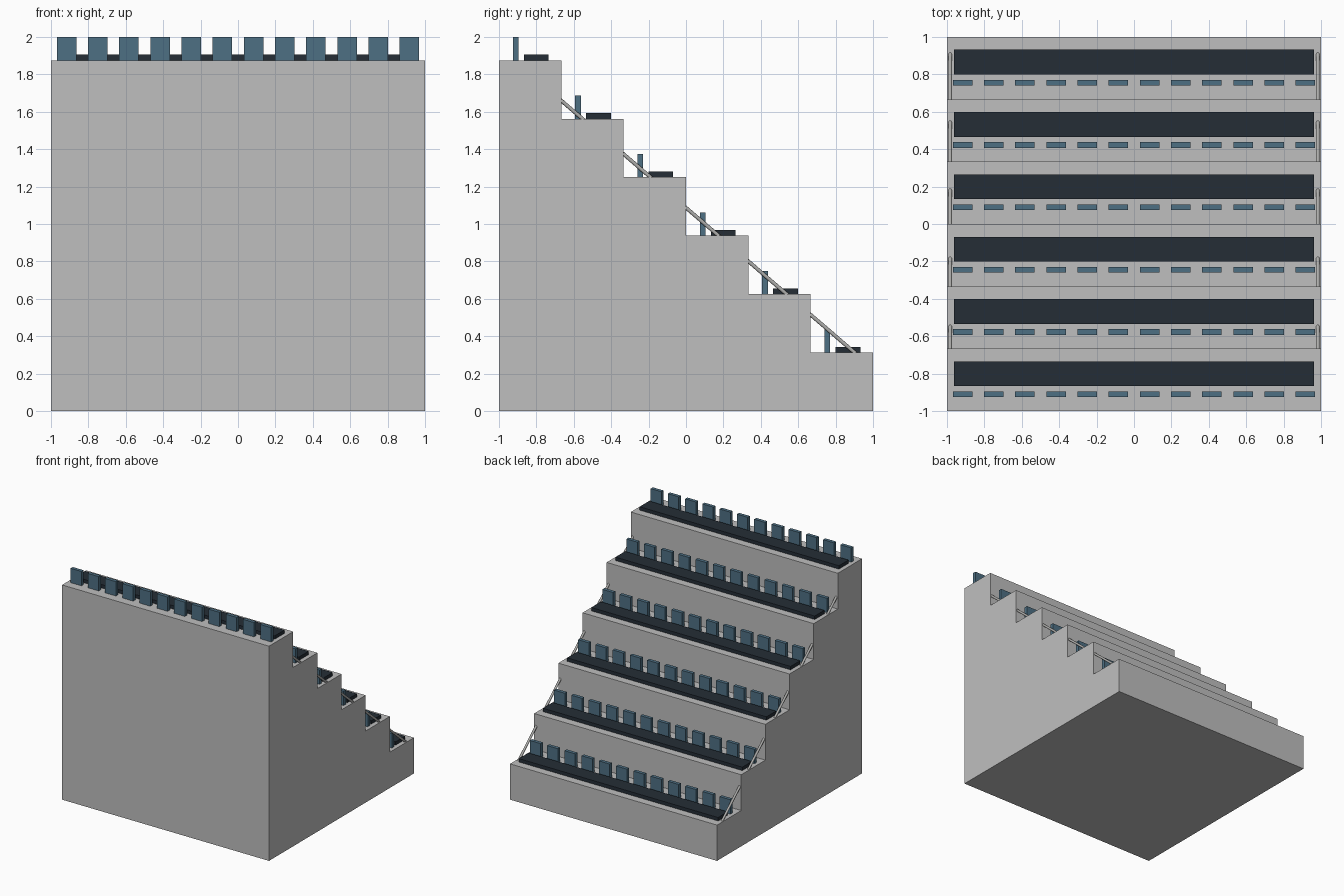
import bpy, bmesh, math
from mathutils import Vector

if "Cube" in bpy.data.objects:
    bpy.data.objects.remove(bpy.data.objects["Cube"])

STEPS, SEATS = 6, 12
DEPTH, RISE = 2 / STEPS, 0.3125


def material(name, rgb):
    m = bpy.data.materials.new(name)
    m.diffuse_color = (*rgb, 1)
    m.use_nodes = True
    m.node_tree.nodes["Principled BSDF"].inputs["Base Color"].default_value = m.diffuse_color
    return m


concrete = material("light_concrete", (0.52, 0.52, 0.52))
bench_mat = material("dark_navy", (0.018, 0.027, 0.037))
back_mat = material("slate_blue", (0.076, 0.162, 0.231))
metal = material("rail_grey", (0.42, 0.42, 0.41))


def finish(name, bm, mat):
    bmesh.ops.recalc_face_normals(bm, faces=bm.faces)
    me = bpy.data.meshes.new(name)
    bm.to_mesh(me)
    bm.free()
    me.materials.append(mat)
    ob = bpy.data.objects.new(name, me)
    bpy.context.collection.objects.link(ob)
    return ob


def add_box(bm, x0, x1, y0, y1, z0, z1):
    verts = bmesh.ops.create_cube(bm, size=1)["verts"]
    for v in verts:
        v.co = ((x0 + x1) / 2 + v.co.x * (x1 - x0),
                (y0 + y1) / 2 + v.co.y * (y1 - y0),
                (z0 + z1) / 2 + v.co.z * (z1 - z0))


# Stepped stand: side profile extruded across the width
profile = [(-1, 0)]
for k in range(STEPS):
    z = RISE * (STEPS - k)
    profile += [(-1 + k * DEPTH, z), (-1 + (k + 1) * DEPTH, z)]
profile.append((1, 0))
bm = bmesh.new()
side = bm.faces.new([bm.verts.new((-1, y, z)) for y, z in profile])
ext = bmesh.ops.extrude_face_region(bm, geom=[side])["geom"]
bmesh.ops.translate(bm, vec=(2, 0, 0),
                    verts=[v for v in ext if isinstance(v, bmesh.types.BMVert)])
finish("stepped_stand", bm, concrete)

# One bench and a row of backrests per step
for k in range(STEPS):
    y, z = -1 + k * DEPTH, RISE * (STEPS - k)
    bm = bmesh.new()
    add_box(bm, -0.9625, 0.9625, y + 0.133, y + 0.265, z, z + 0.03)
    finish(f"bench_{k + 1}", bm, bench_mat)
    bm = bmesh.new()
    for i in range(SEATS):
        x = (i - (SEATS - 1) / 2) * 2 / SEATS
        add_box(bm, x - 0.052, x + 0.052, y + 0.074, y + 0.104, z, z + 0.125)
    finish(f"backrests_{k + 1}", bm, back_mat)

# Sloping handrails passing through the steps on both sides
SLOPE, MID_Z = -0.859, 1.087
for name, x in (("left_handrail", -0.983), ("right_handrail", 0.983)):
    a = Vector((x, -0.88, MID_Z - 0.88 * SLOPE))
    b = Vector((x, 0.925, MID_Z + 0.925 * SLOPE))
    bpy.ops.mesh.primitive_cylinder_add(vertices=12, radius=0.01,
                                        depth=(b - a).length, location=(a + b) / 2)
    rail = bpy.context.object
    rail.name = name
    rail.rotation_euler = (b - a).to_track_quat('Z', 'Y').to_euler()
    rail.data.materials.append(metal)
    bpy.ops.object.shade_smooth_by_angle(angle=math.radians(40))
